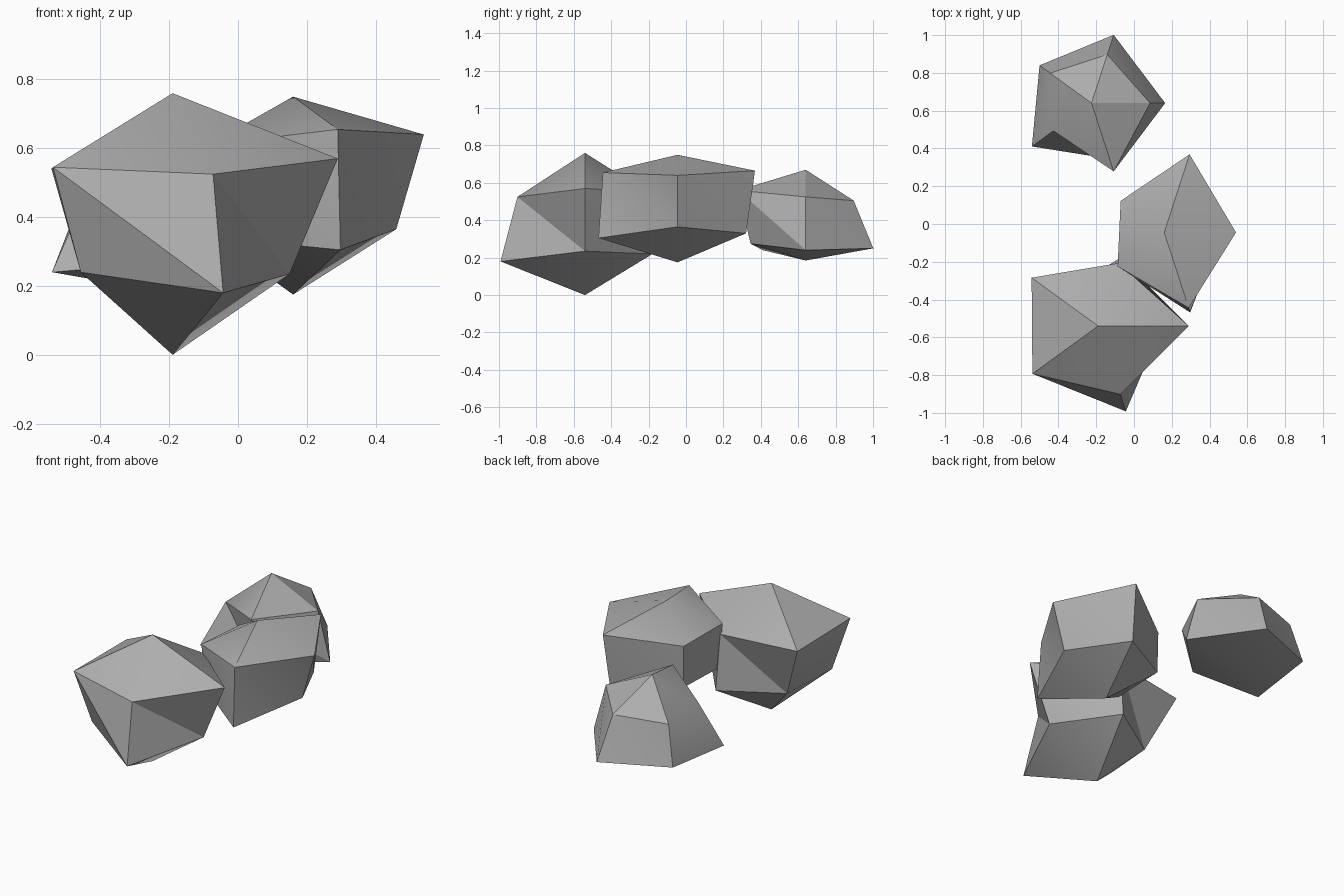
import bpy, bmesh, math

cube = bpy.data.objects.get("Cube")
if cube:
    bpy.data.objects.remove(cube, do_unlink=True)

# Plain stone colour
stone = bpy.data.materials.new("grey_stone")
stone.use_nodes = True
colour = (0.42, 0.42, 0.42, 1)
stone.diffuse_color = colour
stone.node_tree.nodes["Principled BSDF"].inputs["Base Color"].default_value = colour


def rock(name, x, y, top, bottom, upper, lower):
    """Five-sided boulder: two irregular rings of (radius, height) between two tips."""
    bm = bmesh.new()

    def ring(points):
        step = math.tau / len(points)
        return [bm.verts.new((x + r * math.cos(i * step), y + r * math.sin(i * step), z))
                for i, (r, z) in enumerate(points)]

    tip, foot = bm.verts.new((x, y, top)), bm.verts.new((x, y, bottom))
    up, low = ring(upper), ring(lower)
    for i in range(len(up)):
        j = (i + 1) % len(up)
        bm.faces.new((tip, up[i], up[j]))
        bm.faces.new((up[i], low[j], up[j]))
        bm.faces.new((up[i], low[i], low[j]))
        bm.faces.new((foot, low[j], low[i]))
    bmesh.ops.recalc_face_normals(bm, faces=bm.faces)
    mesh = bpy.data.meshes.new(name)
    bm.to_mesh(mesh)
    bm.free()
    mesh.materials.append(stone)
    obj = bpy.data.objects.new(name, mesh)
    bpy.context.collection.objects.link(obj)
    bpy.ops.object.select_all(action='DESELECT')
    obj.select_set(True)
    bpy.context.view_layer.objects.active = obj
    bpy.ops.object.shade_smooth_by_angle(angle=math.radians(30))


# Large boulder at the front
rock("front_rock", -0.19, -0.54, 0.76, 0.0,
     [(0.48, 0.57), (0.35, 0.55), (0.435, 0.54), (0.43, 0.545), (0.38, 0.525)],
     [(0.34, 0.235), (0.38, 0.22), (0.26, 0.21), (0.33, 0.24), (0.475, 0.18)])

# Middle boulder
rock("middle_rock", 0.16, -0.045, 0.75, 0.175,
     [(0.38, 0.64), (0.435, 0.665), (0.285, 0.60), (0.305, 0.61), (0.42, 0.655)],
     [(0.30, 0.365), (0.385, 0.33), (0.28, 0.35), (0.28, 0.34), (0.445, 0.305)])

# Small boulder at the back
rock("back_rock", -0.225, 0.64, 0.67, 0.185,
     [(0.31, 0.525), (0.27, 0.505), (0.27, 0.49), (0.25, 0.50), (0.38, 0.56)],
     [(0.39, 0.24), (0.38, 0.25), (0.34, 0.26), (0.39, 0.24), (0.31, 0.275)])
